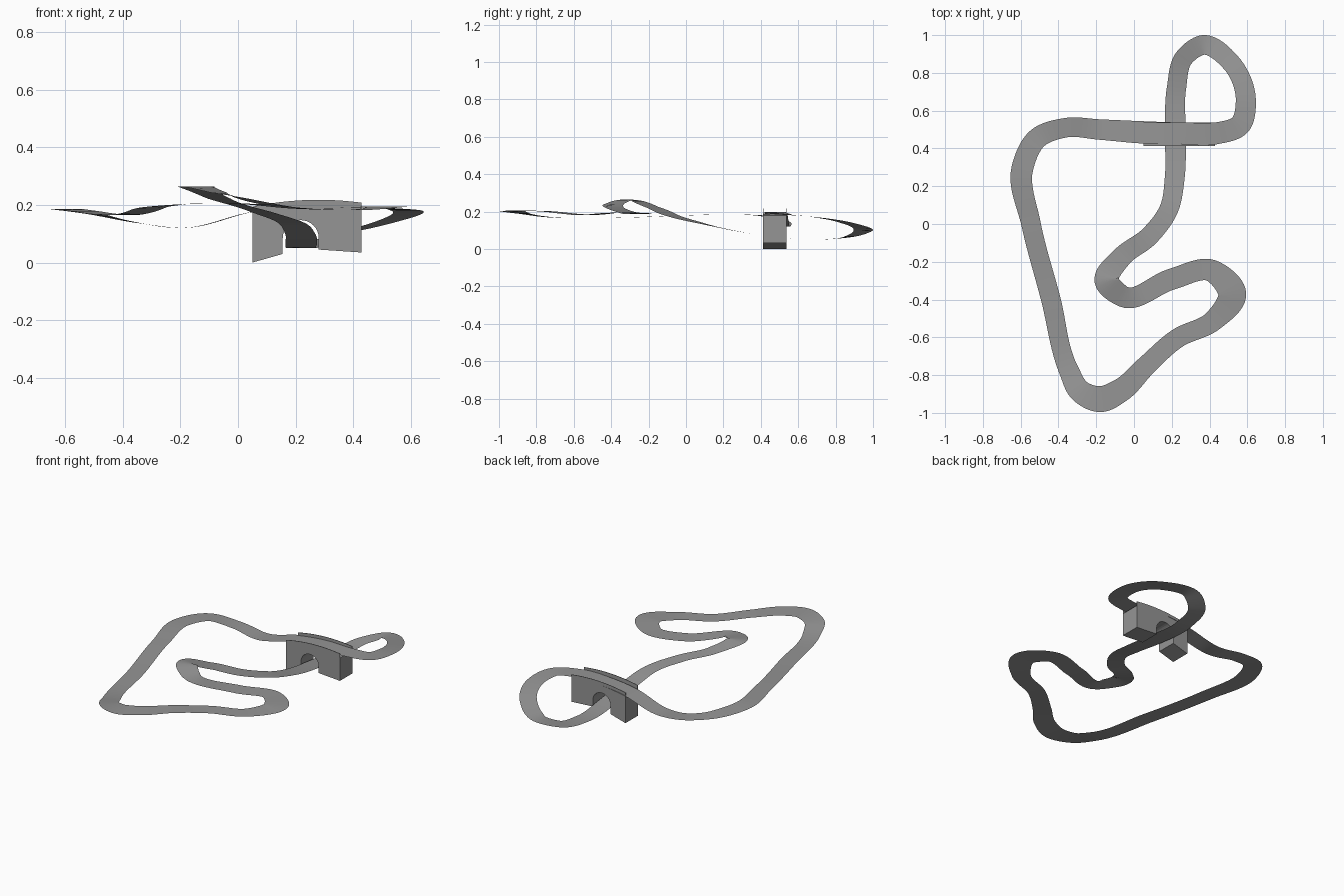
import bpy, bmesh, math
from mathutils import Vector

if "Cube" in bpy.data.objects:
    bpy.data.objects.remove(bpy.data.objects["Cube"], do_unlink=True)

# One flat grey for everything
grey = bpy.data.materials.new("asphalt_grey")
grey.use_nodes = True
colour = (0.3, 0.3, 0.3, 1)
grey.diffuse_color = colour
grey.node_tree.nodes["Principled BSDF"].inputs["Base Color"].default_value = colour


def make_object(name, bm, smooth=False):
    mesh = bpy.data.meshes.new(name)
    bm.to_mesh(mesh)
    bm.free()
    mesh.materials.append(grey)
    if smooth:
        mesh.shade_smooth()
    obj = bpy.data.objects.new(name, mesh)
    bpy.context.collection.objects.link(obj)
    return obj


def closed_spline(points, steps):
    """Smooth closed curve through the points, with its direction at each sample."""
    count = len(points)
    lengths = [(points[(i + 1) % count].xy - points[i].xy).length for i in range(count)]
    slopes = []
    for i in range(count):
        before, after = lengths[i - 1], lengths[i]
        into = (points[i] - points[i - 1]) / before
        out = (points[(i + 1) % count] - points[i]) / after
        slopes.append((into * after + out * before) / (before + after))
    samples = []
    for i in range(count):
        j = (i + 1) % count
        for k in range(steps):
            t = k / steps
            blend = t * t * (3 - 2 * t)
            samples.append(points[i] * (1 - blend) + points[j] * blend
                           + slopes[i] * lengths[i] * t * (1 - t) ** 2
                           - slopes[j] * lengths[i] * t * t * (1 - t))
    return samples


# Road centreline: x, y, height, width
route = [
    (.43, .479, .195, .115), (.24, .48, .197, .115), (.05, .485, .176, .118),
    (-.18, .5, .121, .108), (-.36, .51, .14, .103), (-.51, .455, .172, .11),
    (-.592, .29, .185, .115), (-.545, 0, .18, .103), (-.44, -.4, .167, .103),
    (-.345, -.775, .175, .105), (-.285, -.885, .193, .12), (-.18, -.927, .203, .137),
    (-.07, -.88, .205, .125), (.06, -.755, .202, .108), (.23, -.605, .187, .103),
    (.42, -.512, .183, .11), (.52, -.37, .195, .148), (.41, -.247, .192, .117),
    (.2, -.292, .19, .112), (-.055, -.385, .24, .112), (-.145, -.3, .265, .128),
    (-.065, -.175, .222, .108), (.08, -.065, .176, .103), (.185, .08, .138, .1),
    (.216, .25, .1, .105), (.22, .45, .07, .11), (.225, .72, .051, .102),
    (.265, .88, .068, .1), (.365, .948, .1, .104), (.515, .852, .142, .1),
    (.592, .66, .174, .106), (.562, .525, .185, .112),
]
bm = bmesh.new()
samples = closed_spline([Vector(p) for p in route], 12)
edges = []
for i, point in enumerate(samples):
    ahead = samples[(i + 1) % len(samples)].xy - samples[i - 1].xy
    side = Vector((-ahead.y, ahead.x, 0)).normalized() * point.w / 2
    edges.append([bm.verts.new(point.xyz + side * s) for s in (1, -1)])
for (left, right), (next_left, next_right) in zip(edges, edges[1:] + edges[:1]):
    bm.faces.new((left, right, next_right, next_left))
make_object("road", bm, smooth=True)


def bridge_top(x):
    """Gently arched height of the bridge parapets."""
    return .218 - .45 * (x - .28) ** 2


def extrude_profile(name, profile, front, back):
    bm = bmesh.new()
    face = bm.faces.new([bm.verts.new((x, front, z)) for x, z in profile])
    moved = bmesh.ops.extrude_face_region(bm, geom=[face])["geom"]
    bmesh.ops.translate(bm, vec=(0, back - front, 0),
                        verts=[v for v in moved if isinstance(v, bmesh.types.BMVert)])
    bmesh.ops.recalc_face_normals(bm, faces=bm.faces)
    return make_object(name, bm)


west, east, front, back, thick = .05, .43, .412, .538, .003
steps = 24
span = [west + (east - west) * i / steps for i in range(steps + 1)]

# Bridge body: two piers with sloping feet and a round archway between them
middle, radius, spring = .218, .0625, .085
arch = [(middle - radius * math.cos(math.pi * i / 16),
         spring + radius * math.sin(math.pi * i / 16)) for i in range(17)]
outline = [(west, 0), (middle - radius, .03)] + arch
outline += [(middle + radius, .045), (east, .035)]
outline += [(x, bridge_top(x) - .028) for x in reversed(span)]
extrude_profile("bridge_body", outline, front + thick, back - thick)

# Thin side walls, rising past the road as parapets
wall = outline[:-len(span)] + [(x, bridge_top(x)) for x in reversed(span)]
extrude_profile("front_wall", wall, front, front + thick)
extrude_profile("back_wall", wall, back - thick, back)
